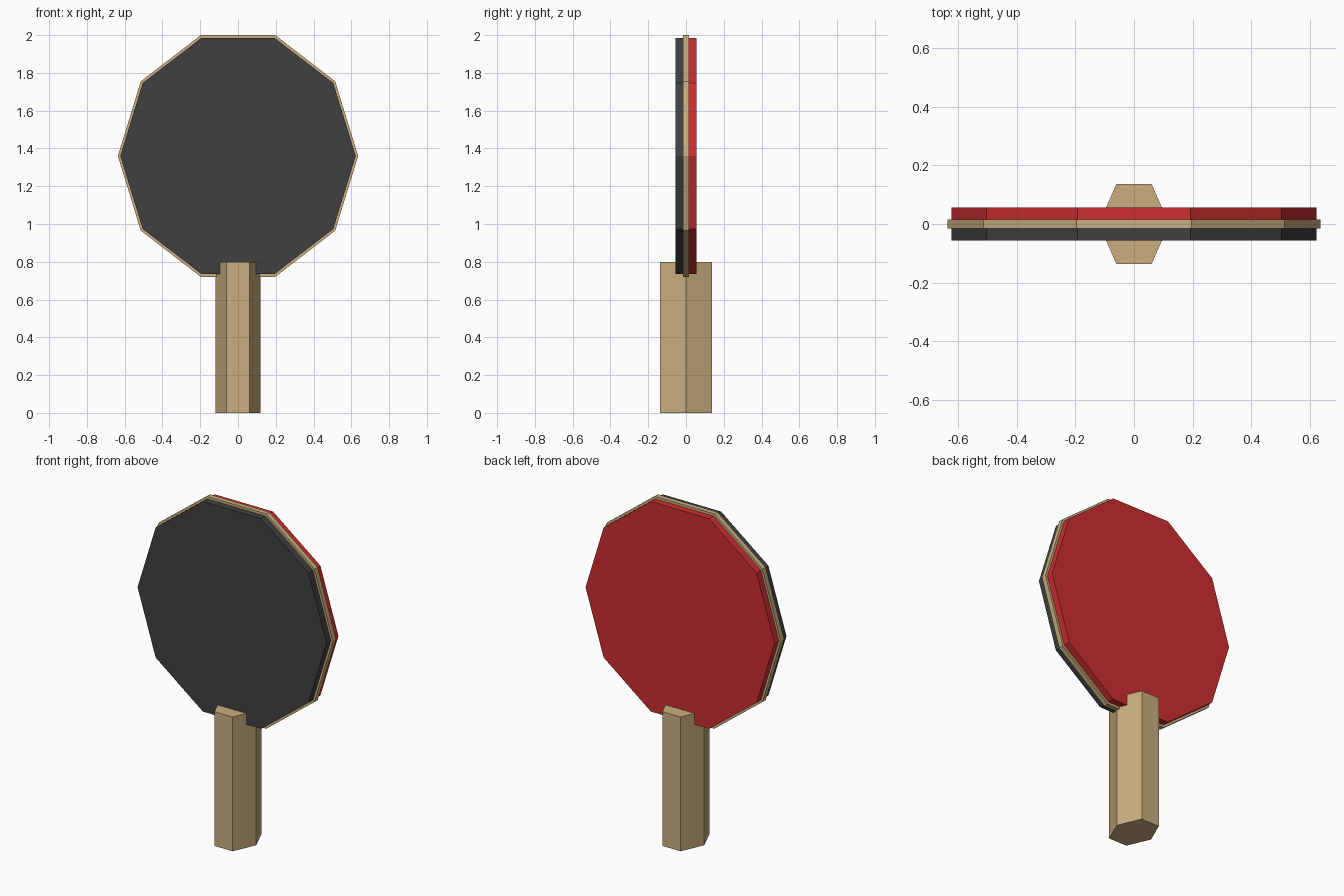
import bpy, bmesh, math

if "Cube" in bpy.data.objects:
    bpy.data.objects.remove(bpy.data.objects["Cube"])


def material(name, srgb):
    m = bpy.data.materials.new(name)
    lin = [((c / 255 + 0.055) / 1.055) ** 2.4 for c in srgb]
    m.diffuse_color = (*lin, 1)
    m.use_nodes = True
    m.node_tree.nodes["Principled BSDF"].inputs["Base Color"].default_value = m.diffuse_color
    return m


def prism(name, sides, r1, r2, lo, hi, mat, place):
    """Closed prism over an elliptical n-gon; place(u, v, depth) gives xyz."""
    bm = bmesh.new()
    rings = []
    for d in (lo, hi):
        rings.append([bm.verts.new(place(r1 * math.cos(a), r2 * math.sin(a), d))
                      for a in (2 * math.pi * i / sides for i in range(sides))])
    bm.faces.new(rings[0])
    bm.faces.new(rings[1])
    for i in range(sides):
        j = (i + 1) % sides
        bm.faces.new((rings[0][i], rings[0][j], rings[1][j], rings[1][i]))
    bmesh.ops.recalc_face_normals(bm, faces=bm.faces)
    mesh = bpy.data.meshes.new(name)
    bm.to_mesh(mesh)
    bm.free()
    mesh.materials.append(mat)
    ob = bpy.data.objects.new(name, mesh)
    bpy.context.collection.objects.link(ob)
    return ob


wood = material("wood", (202, 173, 126))
red = material("red rubber", (204, 46, 48))
black = material("black rubber", (64, 64, 64))


def upright(u, v, d):
    return (u, d, 1.36 + v)


def standing(u, v, d):
    return (u, v, d)


# Ten-sided wooden blade with a rubber sheet on each side
prism("blade", 10, 0.636, 0.673, -0.015, 0.015, wood, upright)
prism("front_rubber", 10, 0.623, 0.658, -0.056, -0.015, black, upright)
prism("back_rubber", 10, 0.623, 0.658, 0.015, 0.056, red, upright)
# Six-sided handle overlapping the blade's lower edge
prism("handle", 6, 0.12, 0.158, 0.0, 0.8, wood, standing)
